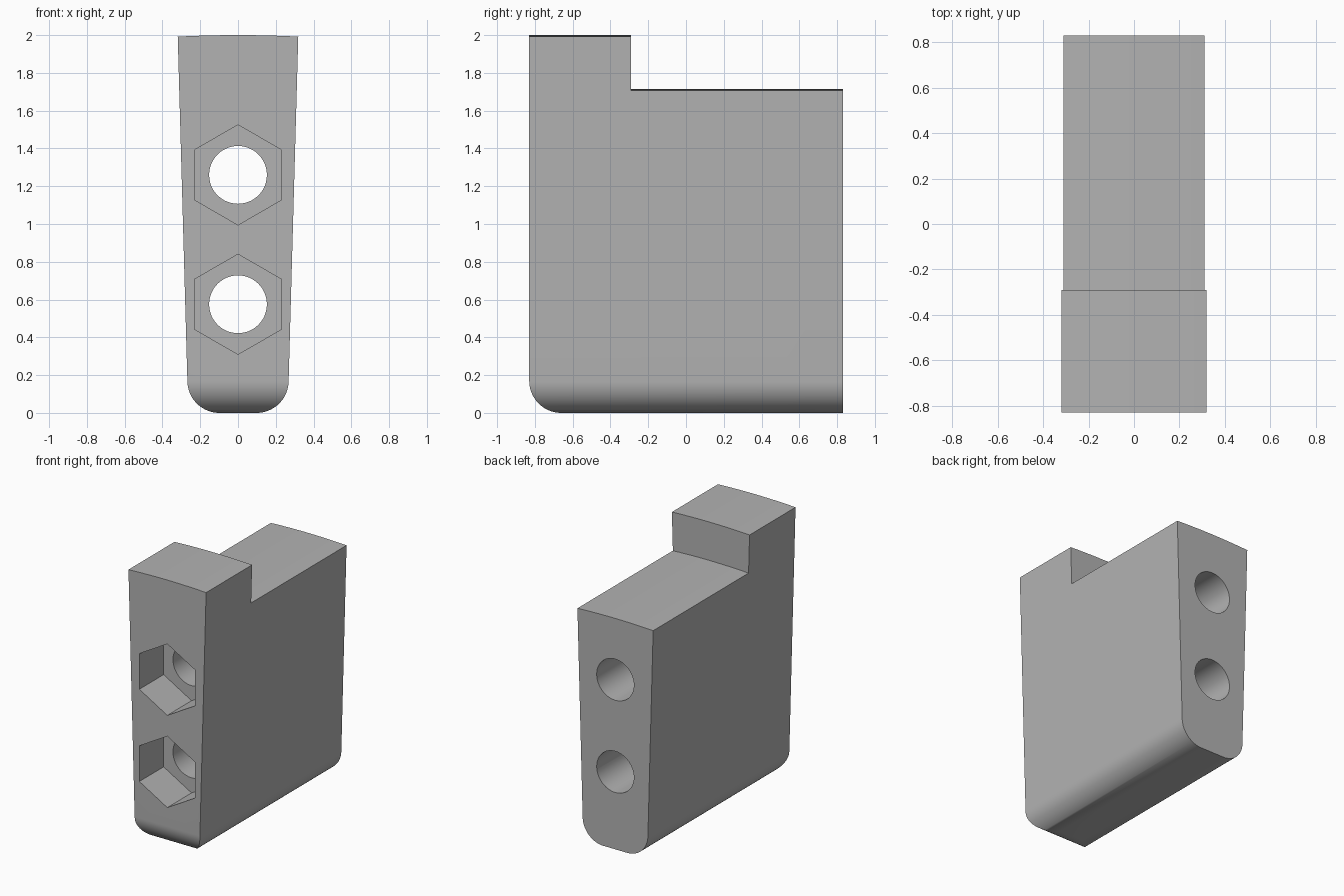
import bpy
import bmesh
from math import sin, cos, pi, radians
from mathutils import Vector

cube = bpy.data.objects.get("Cube")
if cube:
    bpy.data.objects.remove(cube, do_unlink=True)

FRONT, BACK, STEP_Y = -0.83, 0.83, -0.29
TOP, STEP_Z = 2.0, 1.715
RADIUS, CROWN = 0.17, 0.008

grey = bpy.data.materials.new("plain_grey")
grey.use_nodes = True
grey.diffuse_color = (0.45, 0.45, 0.45, 1)
grey.node_tree.nodes["Principled BSDF"].inputs["Base Color"].default_value = (0.45, 0.45, 0.45, 1)


def prism(name, points, offset):
    """Extrude a closed outline of 3D points along offset."""
    bm = bmesh.new()
    face = bm.faces.new([bm.verts.new(p) for p in points])
    moved = bmesh.ops.extrude_face_region(bm, geom=[face])["geom"]
    bmesh.ops.translate(bm, vec=Vector(offset),
                        verts=[v for v in moved if isinstance(v, bmesh.types.BMVert)])
    bmesh.ops.recalc_face_normals(bm, faces=bm.faces)
    mesh = bpy.data.meshes.new(name)
    bm.to_mesh(mesh)
    bm.free()
    mesh.materials.append(grey)
    obj = bpy.data.objects.new(name, mesh)
    bpy.context.collection.objects.link(obj)
    return obj


def combine(target, cutter, operation):
    """Apply a boolean and discard the cutter."""
    bpy.context.view_layer.objects.active = target
    mod = target.modifiers.new("cut", "BOOLEAN")
    mod.object, mod.operation, mod.solver = cutter, operation, "EXACT"
    bpy.ops.object.modifier_apply(modifier=mod.name)
    bpy.data.objects.remove(cutter, do_unlink=True)


def arc(cx, cz, radius, start, end, steps):
    angles = [radians(start + (end - start) * i / steps) for i in range(steps + 1)]
    return [(cx + radius * cos(a), cz + radius * sin(a)) for a in angles]


def crown(z, half_width, steps=12):
    """Slightly arched line from +x to -x."""
    ts = [1 - 2 * i / steps for i in range(steps + 1)]
    return [(half_width * t, z - CROWN * t * t) for t in ts]


def ring(cz, radius, sides):
    return [(radius * sin(2 * pi * i / sides), cz + radius * cos(2 * pi * i / sides))
            for i in range(sides)]


def along_y(name, outline, y0, y1):
    return prism(name, [(x, y0, z) for x, z in outline], (0, y1 - y0, 0))


# Tapered body with rounded lower edges and a crowned top
outline = (arc(-0.098, RADIUS, RADIUS, 180, 270, 20)
           + arc(0.098, RADIUS, RADIUS, 270, 360, 20) + crown(TOP, 0.319))
body = along_y("body", outline, FRONT, BACK)

# Rounded lower front edge
side = arc(FRONT + RADIUS, RADIUS, RADIUS, 180, 270, 20) + [(1, 0), (1, 2.2), (FRONT, 2.2)]
combine(body, prism("side_shape", [(-1, y, z) for y, z in side], (2, 0, 0)), "INTERSECT")

# Lowered rear top
step = crown(STEP_Z, 0.312)
step = [(0.5, step[0][1])] + step + [(-0.5, step[-1][1]), (-0.5, 2.3), (0.5, 2.3)]
combine(body, along_y("step_cut", step, STEP_Y, 1), "DIFFERENCE")

# Through holes with hexagonal pockets at the front
for z in (0.575, 1.26):
    combine(body, along_y("hole_cut", ring(z, 0.153, 48), -1, 1), "DIFFERENCE")
    combine(body, along_y("hex_cut", ring(z, 0.265, 6), -1, FRONT + 0.285), "DIFFERENCE")

bpy.ops.object.select_all(action="DESELECT")
body.select_set(True)
bpy.context.view_layer.objects.active = body
bpy.ops.object.shade_smooth_by_angle(angle=radians(30))
